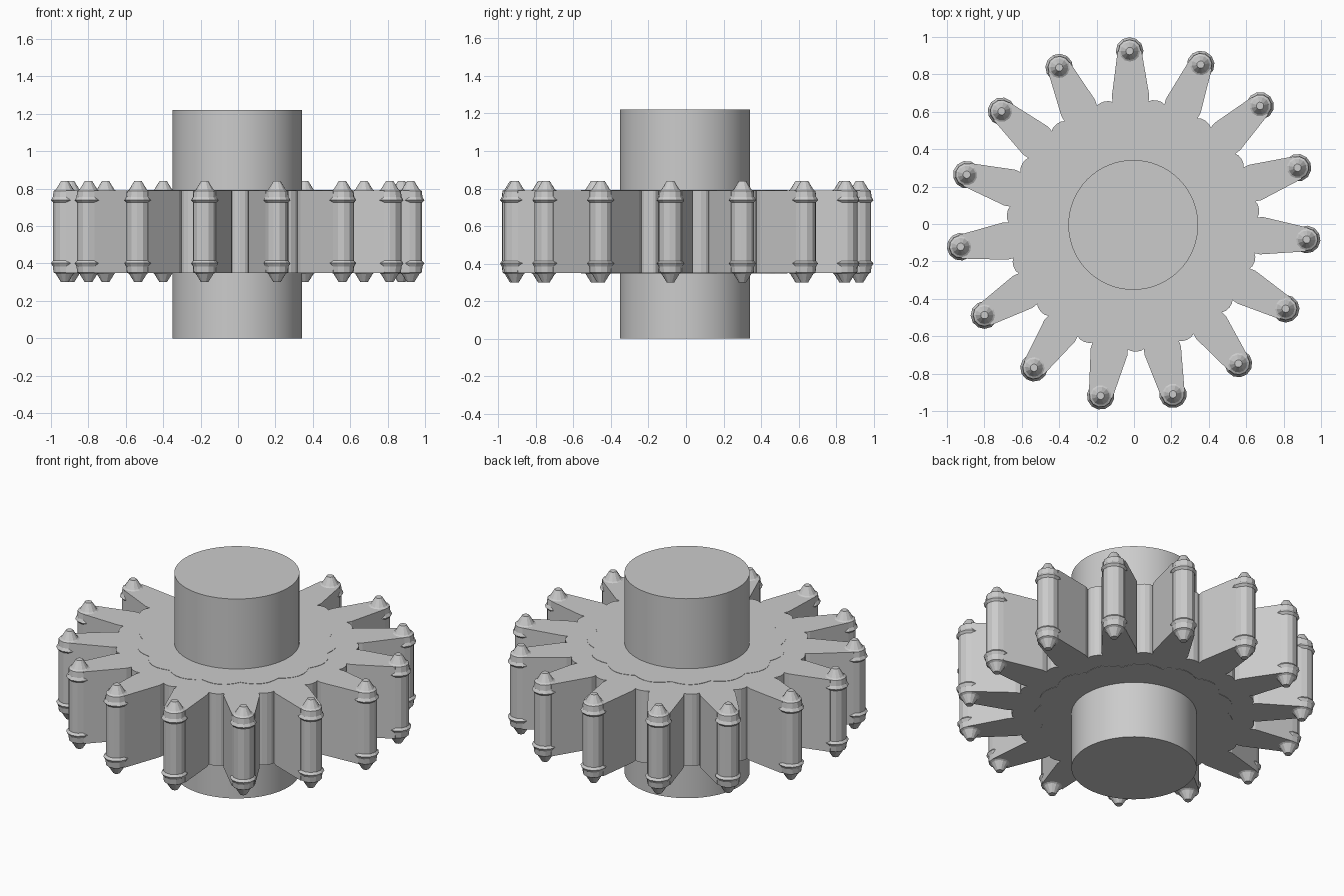
import bpy, bmesh
from math import sin, cos, pi, radians

if "Cube" in bpy.data.objects:
    bpy.data.objects.remove(bpy.data.objects["Cube"])

CX, CY = -0.004, -0.005
TEETH = 15
STEP = 2 * pi / TEETH
START = radians(91.2)
Z0, Z1 = 0.35, 0.79


def make_object(name, bm, smooth=None):
    bmesh.ops.recalc_face_normals(bm, faces=bm.faces)
    me = bpy.data.meshes.new(name)
    bm.to_mesh(me)
    bm.free()
    ob = bpy.data.objects.new(name, me)
    bpy.context.collection.objects.link(ob)
    if smooth:
        bpy.context.view_layer.objects.active = ob
        ob.select_set(True)
        bpy.ops.object.shade_smooth_by_angle(angle=radians(smooth))
        ob.select_set(False)
    return ob


def place(radial, side, a):
    return (CX + radial * cos(a) - side * sin(a),
            CY + radial * sin(a) + side * cos(a))


def prism(name, pts, z0, z1):
    bm = bmesh.new()
    face = bm.faces.new([bm.verts.new((x, y, z0)) for x, y in pts])
    res = bmesh.ops.extrude_face_region(bm, geom=[face], use_keep_orig=True)
    verts = [v for v in res["geom"] if isinstance(v, bmesh.types.BMVert)]
    bmesh.ops.translate(bm, verts=verts, vec=(0, 0, z1 - z0))
    return make_object(name, bm)


def add_lathe(bm, profile, x, y, n, turn=0.0):
    rings = [[bm.verts.new((x + r * cos(turn + 2 * pi * i / n),
                            y + r * sin(turn + 2 * pi * i / n), z))
              for i in range(n)] for r, z in profile]
    for a, b in zip(rings, rings[1:]):
        for i in range(n):
            j = (i + 1) % n
            bm.faces.new((a[i], a[j], b[j], b[i]))
    bm.faces.new(rings[0][::-1])
    bm.faces.new(rings[-1])


# Central shaft
bm = bmesh.new()
add_lathe(bm, [(0.347, 0), (0.347, 1.22)], CX, CY, 64)
make_object("shaft", bm, 30)

# Toothed wheel: tapered tooth followed by a valley with a small bulge
tooth = [(0.69, -0.1), (0.93, -0.064), (0.93, 0.064), (0.69, 0.1)]
valley = [(0.664, -0.043), (0.674, -0.026), (0.678, 0), (0.674, 0.026), (0.664, 0.043)]
outline = []
for k in range(TEETH):
    a = START + k * STEP
    outline += [place(r, t, a) for r, t in tooth]
    outline += [place(r, t, a + STEP / 2) for r, t in valley]
prism("toothed_wheel", outline, Z0, Z1)

# Scalloped hub plate, barely proud of the wheel
scallop = []
for k in range(TEETH):
    for i in range(6):
        a = START + (k + i / 6) * STEP
        scallop.append(place(0.52 + 0.035 * sin(pi * i / 6), 0, a))
prism("scalloped_hub", scallop, Z0 - 0.002, Z1 + 0.002)

# Pins on the tooth tips, with collars and pointed ends
upper = [(0.062, 0.725), (0.074, 0.738), (0.064, 0.755), (0.06, 0.788),
         (0.048, 0.795), (0.02, 0.84)]
lower = [(r, Z0 + Z1 - z) for r, z in reversed(upper)]
bm = bmesh.new()
for k in range(TEETH):
    a = START + k * STEP
    x, y = place(0.93, 0, a)
    add_lathe(bm, lower + upper, x, y, 12, a)
make_object("tooth_pins", bm)
